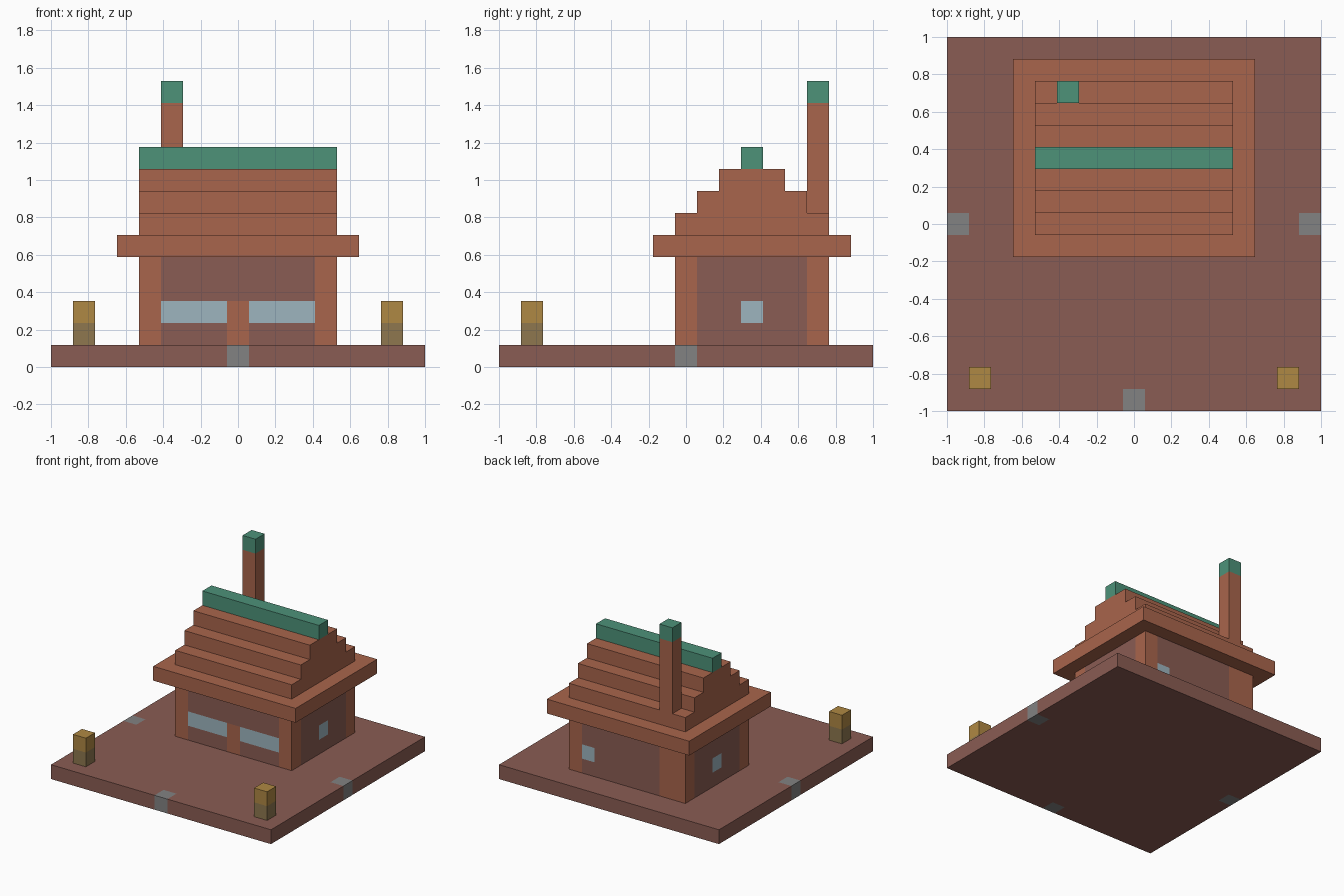
import bpy
import bmesh
from mathutils import Vector

default = bpy.data.objects.get("Cube")
if default:
    bpy.data.objects.remove(default, do_unlink=True)

CELL = 2 / 17  # the model is built on a 17 cell grid


def material(name, hex_code):
    def linear(c):
        return c / 12.92 if c <= 0.04045 else ((c + 0.055) / 1.055) ** 2.4
    rgb = [linear(b / 255) for b in bytes.fromhex(hex_code)]
    mat = bpy.data.materials.new(name)
    mat.use_nodes = True
    mat.diffuse_color = (*rgb, 1)
    mat.node_tree.nodes["Principled BSDF"].inputs["Base Color"].default_value = (*rgb, 1)
    return mat


EARTH = material("brown earth", "8a5c53")
CLAY = material("orange clay", "a9654c")
COPPER = material("green copper", "4d9279")
GLASS = material("pale glass", "9db5bf")
STONE = material("grey stone", "828282")
WOOD = material("dull wood", "8e774f")
LAMP = material("golden lamp", "af8843")


def finish(name, bm, mats):
    bmesh.ops.recalc_face_normals(bm, faces=bm.faces)
    bmesh.ops.scale(bm, vec=(CELL, CELL, CELL), verts=bm.verts)
    mesh = bpy.data.meshes.new(name)
    bm.to_mesh(mesh)
    bm.free()
    for mat in mats:
        mesh.materials.append(mat)
    obj = bpy.data.objects.new(name, mesh)
    bpy.context.collection.objects.link(obj)
    return obj


def block(name, low, high, base, paints=()):
    """Box between two corners; each paint (material, low, high) colours a cut region."""
    low, high = Vector(low), Vector(high)
    bm = bmesh.new()
    bmesh.ops.create_cube(bm, size=1)
    bmesh.ops.scale(bm, vec=high - low, verts=bm.verts)
    bmesh.ops.translate(bm, vec=(low + high) / 2, verts=bm.verts)
    # Cut the faces along the border of every painted region
    for axis in range(3):
        normal = Vector([float(a == axis) for a in range(3)])
        for cut in sorted({p[axis] for _, *corners in paints for p in corners}):
            if low[axis] < cut < high[axis]:
                bmesh.ops.bisect_plane(bm, geom=bm.verts[:] + bm.edges[:] + bm.faces[:],
                                       plane_co=normal * cut, plane_no=normal)
    mats = [base]
    for mat, a, b in paints:
        if mat not in mats:
            mats.append(mat)
        for face in bm.faces:
            c = face.calc_center_median()
            if all(a[i] - 0.01 < c[i] < b[i] + 0.01 for i in range(3)):
                face.material_index = mats.index(mat)
    return finish(name, bm, mats)


# Ground slab with a stone marker on the front and both sides
block("ground_slab", (-8.5, -8.5, 0), (8.5, 8.5, 1), EARTH, [
    (STONE, (-0.5, -8.5, 0), (0.5, -7.5, 1)),
    (STONE, (-8.5, -0.5, 0), (-7.5, 0.5, 1)),
    (STONE, (7.5, -0.5, 0), (8.5, 0.5, 1))])

# House walls: clay pillars, door and flue, then the windows
block("house_walls", (-4.5, -0.5, 1), (4.5, 6.5, 5), EARTH, [
    (CLAY, (-4.5, -0.5, 1), (-3.5, 0.5, 5)),
    (CLAY, (3.5, -0.5, 1), (4.5, 0.5, 5)),
    (CLAY, (3.5, 5.5, 1), (4.5, 6.5, 5)),
    (CLAY, (-4.5, 5.5, 1), (-2.5, 6.5, 5)),
    (CLAY, (-0.5, -0.5, 1), (0.5, -0.5, 3)),
    (GLASS, (-3.5, -0.5, 2), (-0.5, -0.5, 3)),
    (GLASS, (0.5, -0.5, 2), (3.5, -0.5, 3)),
    (GLASS, (-4.5, 2.5, 2), (4.5, 3.5, 3)),
    (GLASS, (2.5, 6.5, 2), (3.5, 6.5, 3))])

# Overhanging eaves
block("roof_eaves", (-5.5, -1.5, 5), (5.5, 7.5, 6), CLAY)

# Stepped gable, extruded from its half outline mirrored about the ridge
half = []
for step in range(3):
    half += [(3.5 - step, 6 + step), (3.5 - step, 7 + step)]
outline = [(3 - r, z) for r, z in half] + [(3 + r, z) for r, z in reversed(half)]
bm = bmesh.new()
gable = bm.faces.new([bm.verts.new((-4.5, y, z)) for y, z in outline])
side = bmesh.ops.extrude_face_region(bm, geom=[gable])
bmesh.ops.translate(bm, vec=(9, 0, 0),
                    verts=[g for g in side["geom"] if isinstance(g, bmesh.types.BMVert)])
finish("stepped_roof", bm, [CLAY])

block("roof_ridge", (-4.5, 2.5, 9), (4.5, 3.5, 10), COPPER)

# Chimney with a copper cap
block("chimney", (-3.5, 5.5, 7), (-2.5, 6.5, 13), CLAY,
      [(COPPER, (-3.5, 5.5, 12), (-2.5, 6.5, 13))])

# Lamp posts at the front corners
for name, x in (("right_lamp_post", -7), ("left_lamp_post", 7)):
    block(name, (x - 0.5, -7.5, 1), (x + 0.5, -6.5, 3), WOOD,
          [(LAMP, (x - 0.5, -7.5, 2), (x + 0.5, -6.5, 3))])
